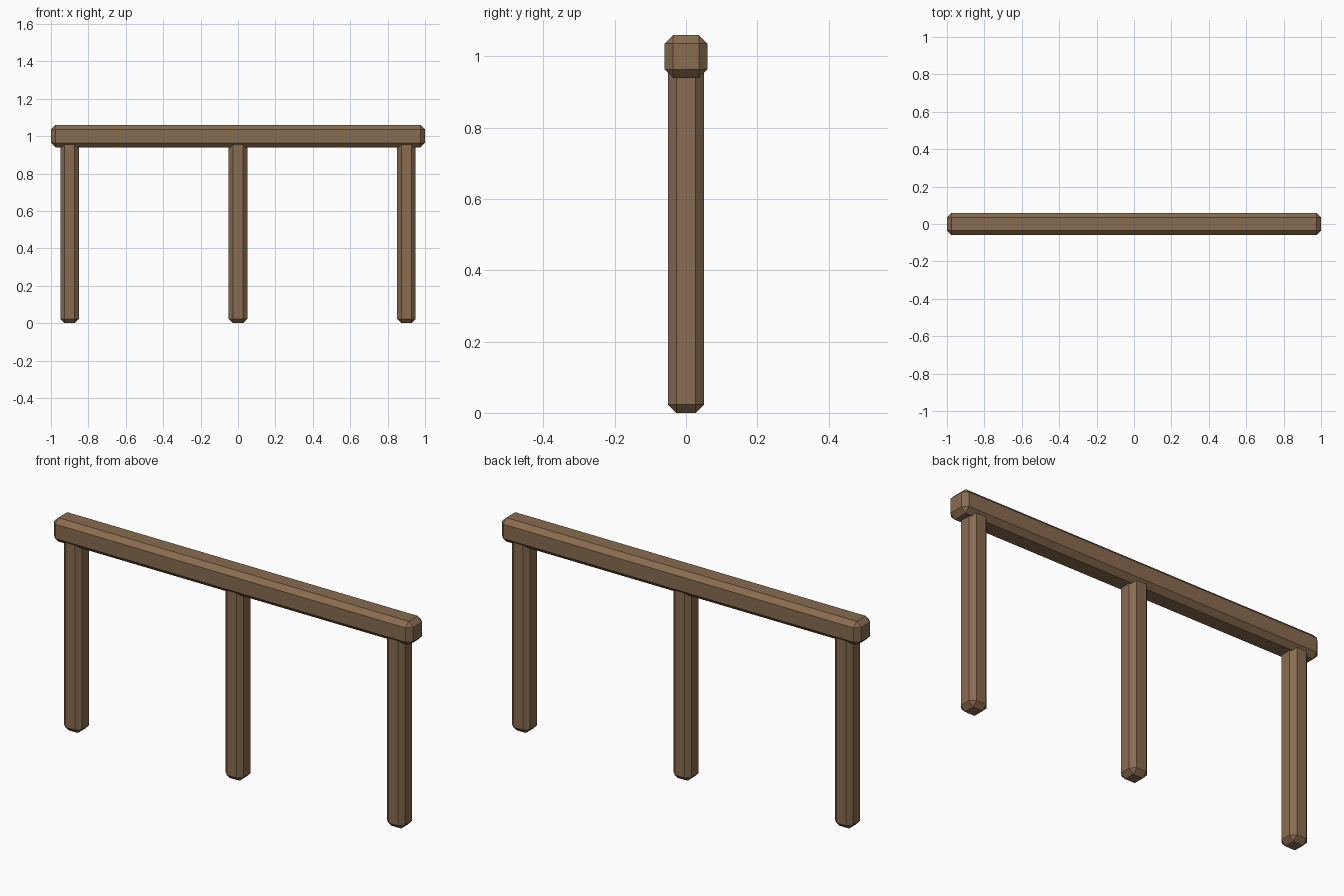
import bpy

if "Cube" in bpy.data.objects:
    bpy.data.objects.remove(bpy.data.objects["Cube"])

wood = bpy.data.materials.new("wood")
wood.diffuse_color = (0.25, 0.15, 0.08, 1)
wood.use_nodes = True
wood.node_tree.nodes["Principled BSDF"].inputs["Base Color"].default_value = wood.diffuse_color


def beam(name, size, center, chamfer):
    """Box with chamfered edges."""
    bpy.ops.mesh.primitive_cube_add(size=1, location=center)
    ob = bpy.context.object
    ob.name = name
    ob.scale = size
    bpy.ops.object.transform_apply(location=False, rotation=False, scale=True)
    mod = ob.modifiers.new("chamfer", 'BEVEL')
    mod.width = chamfer
    mod.segments = 1
    ob.data.materials.append(wood)
    return ob


# Top rail
beam("top_rail", (2.0, 0.12, 0.12), (0, 0, 1.0), 0.024)

# Three posts, running up into the middle of the rail
for side, x in (("left", -0.9), ("middle", 0), ("right", 0.9)):
    beam(side + "_post", (0.1, 0.1, 1.0), (x, 0, 0.5), 0.023)
